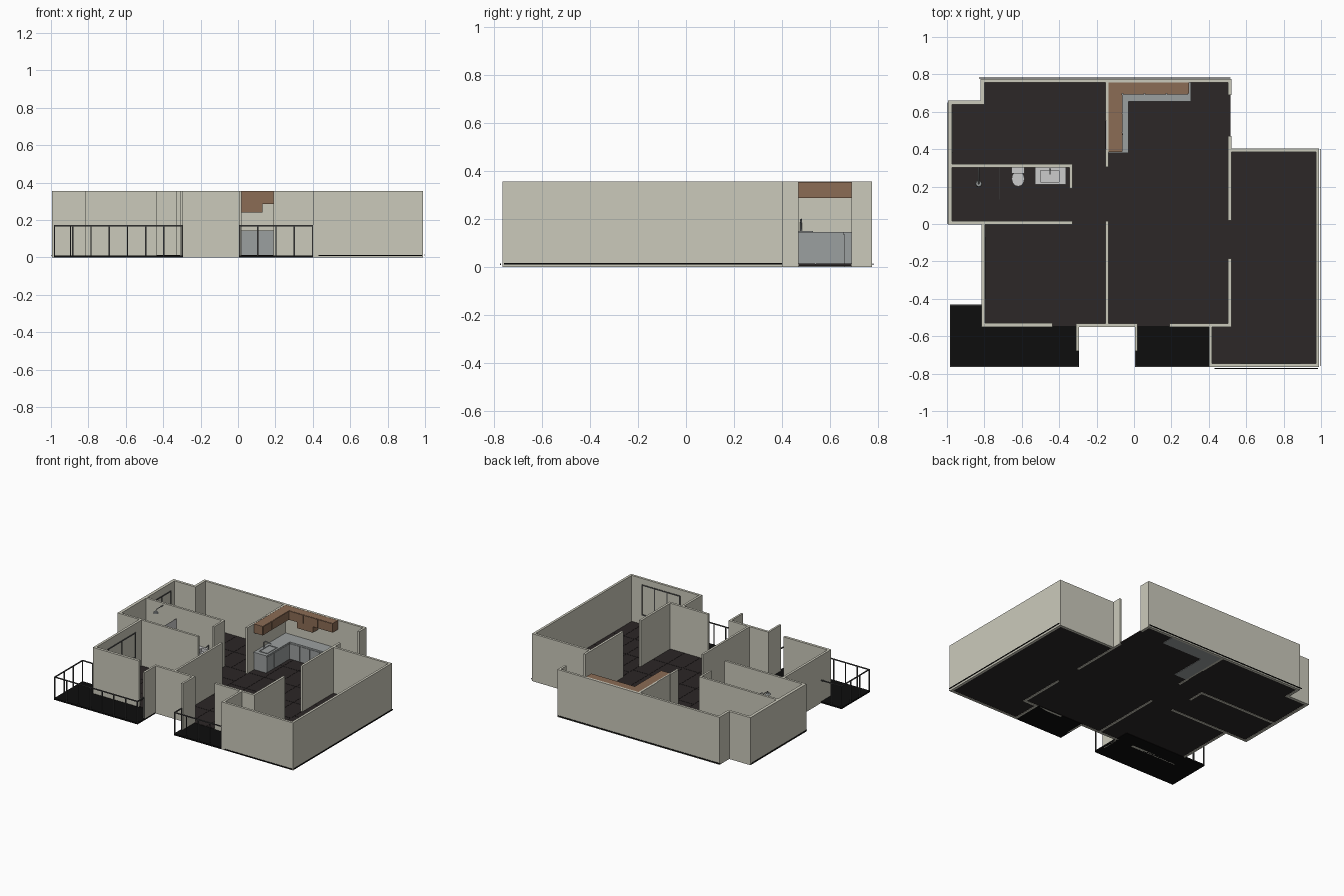
import bpy, bmesh, math
from mathutils import Matrix, Vector


def material(name, r, g, b):
    m = bpy.data.materials.new(name)
    m.diffuse_color = (r, g, b, 1)
    return m


WALL = material("wall_paint", 0.60, 0.59, 0.50)
FLOOR = material("dark_floor", 0.025, 0.02, 0.02)
BLACK = material("black", 0.004, 0.004, 0.004)
WOOD = material("wood", 0.26, 0.15, 0.09)
STEEL = material("counter_grey", 0.33, 0.35, 0.35)
RAIL = material("rail_grey", 0.07, 0.07, 0.07)
WHITE = material("ceramic", 0.6, 0.6, 0.6)
H = 0.355


def finish(bm, name, mat, smooth=False):
    me = bpy.data.meshes.new(name)
    bm.to_mesh(me)
    bm.free()
    ob = bpy.data.objects.new(name, me)
    bpy.context.collection.objects.link(ob)
    me.materials.append(mat)
    if smooth:
        bpy.context.view_layer.objects.active = ob
        ob.select_set(True)
        bpy.ops.object.shade_smooth_by_angle(angle=math.radians(40))
        ob.select_set(False)
    return ob


def add_box(bm, x0, x1, y0, y1, z0, z1):
    m = Matrix.Translation(((x0 + x1) / 2, (y0 + y1) / 2, (z0 + z1) / 2))
    m = m @ Matrix.Diagonal((x1 - x0, y1 - y0, z1 - z0, 1))
    bmesh.ops.create_cube(bm, size=1, matrix=m)


def boxes(name, mat, *dims):
    bm = bmesh.new()
    for d in dims:
        add_box(bm, *d)
    return finish(bm, name, mat)


def tube(name, mat, pts, r):
    cu = bpy.data.curves.new(name, 'CURVE')
    cu.dimensions = '3D'
    cu.bevel_depth = r
    cu.bevel_resolution = 2
    cu.use_fill_caps = True
    s = cu.splines.new('POLY')
    s.points.add(len(pts) - 1)
    for p, c in zip(s.points, pts):
        p.co = (*c, 1)
    ob = bpy.data.objects.new(name, cu)
    bpy.context.collection.objects.link(ob)
    cu.materials.append(mat)


def walls(name, *rects):
    boxes(name, WALL, *[(*r, 0, H) for r in rects])


# Outer walls
walls("outer_walls_back", (-0.82, 0.52, 0.757, 0.775), (-0.82, -0.80, 0.64, 0.757),
      (-0.995, -0.82, 0.64, 0.66), (-0.995, -0.972, 0.015, 0.64))
walls("outer_walls_front", (-0.815, -0.797, -0.53, 0), (-0.815, -0.435, -0.55, -0.53),
      (-0.31, 0.02, -0.55, -0.532), (-0.31, -0.295, -0.68, -0.55),
      (0.005, 0.02, -0.68, -0.55), (0.19, 0.52, -0.55, -0.532))
walls("side_room_walls", (0.52, 0.99, 0.385, 0.403), (0.972, 0.99, -0.747, 0.385),
      (0.40, 0.99, -0.765, -0.747), (0.40, 0.417, -0.747, -0.55))
# Partitions
walls("bathroom_walls", (-0.972, -0.33, 0.303, 0.32), (-0.345, -0.33, 0.19, 0.303),
      (-0.995, -0.33, -0.002, 0.015))
walls("middle_partition", (-0.153, -0.137, 0.305, 0.40), (-0.148, -0.137, 0.40, 0.55),
      (-0.153, -0.137, 0.55, 0.757), (-0.153, -0.137, -0.532, 0.015))
walls("right_partition", (0.503, 0.52, 0.69, 0.757), (0.503, 0.52, 0.02, 0.47),
      (0.503, 0.52, -0.532, -0.185))


# Tiled floors: one slab with shallow joints per room
def floor(name, x0, x1, y0, y1, nx, ny):
    bm = bmesh.new()
    add_box(bm, x0, x1, y0, y1, 0.003, 0.012)
    w, d, g = (x1 - x0) / nx, (y1 - y0) / ny, 0.0015
    for i in range(nx):
        for j in range(ny):
            add_box(bm, x0 + i * w + g, x0 + (i + 1) * w - g,
                    y0 + j * d + g, y0 + (j + 1) * d - g, 0.010, 0.0135)
    finish(bm, name, FLOOR)


floor("bedroom_floor_back", -0.80, -0.15, 0.32, 0.757, 5, 2)
floor("alcove_floor", -0.972, -0.80, 0.32, 0.64, 1, 2)
floor("bathroom_floor", -0.972, -0.345, 0.015, 0.303, 4, 2)
floor("hall_floor", -0.345, -0.137, 0.0, 0.32, 1, 2)
floor("bedroom_floor_front", -0.797, -0.153, -0.545, 0.0, 4, 3)
floor("living_floor", -0.137, 0.515, -0.545, 0.757, 5, 6)
floor("side_room_floor", 0.515, 0.972, -0.747, 0.385, 5, 5)
floor("side_room_floor_strip", 0.417, 0.515, -0.747, -0.55, 1, 1)

# Balconies
boxes("balcony_slab_left", BLACK, (-0.985, -0.295, -0.765, -0.43, 0, 0.011))
boxes("balcony_slab_right", BLACK, (0.005, 0.40, -0.765, -0.53, 0, 0.011))


def railing(name, pts, step=0.1, r=0.0035, top=0.172):
    bm = bmesh.new()
    for a, b in zip(pts, pts[1:]):
        a, b = Vector(a), Vector(b)
        lo = (min(a.x, b.x), min(a.y, b.y))
        hi = (max(a.x, b.x), max(a.y, b.y))
        add_box(bm, lo[0] - r, hi[0] + r, lo[1] - r, hi[1] + r, top - 0.007, top)
        n = max(1, round((b - a).length / step))
        for i in range(n + 1):
            p = a.lerp(b, i / n)
            add_box(bm, p.x - r, p.x + r, p.y - r, p.y + r, 0.008, top - 0.004)
    finish(bm, name, RAIL)


railing("balcony_railing_left", [(-0.81, -0.435), (-0.981, -0.435), (-0.981, -0.76),
                                 (-0.299, -0.76), (-0.299, -0.68)])
railing("balcony_railing_right", [(0.009, -0.68), (0.009, -0.76), (0.398, -0.76)])


# Window frames on the inner wall faces
def window(name, axis, at, a0, a1, z0, z1, panes):
    t, d = 0.008, 0.005
    spans = [(a0, a1, z0, z0 + t), (a0, a1, z1 - t, z1)]
    for i in range(panes + 1):
        c = a0 + (a1 - a0 - t) * i / panes
        spans.append((c, c + t, z0, z1))
    if axis == 'x':
        dims = [(s[0], s[1], at, at + d, s[2], s[3]) for s in spans]
    else:
        dims = [(at, at + d, s[0], s[1], s[2], s[3]) for s in spans]
    boxes(name, RAIL, *dims)


window("window_side_room", 'x', -0.748, 0.57, 0.89, 0.08, 0.31, 3)
window("window_alcove", 'y', -0.973, 0.38, 0.60, 0.10, 0.30, 2)
window("window_bedroom", 'y', -0.798, -0.40, -0.07, 0.10, 0.29, 2)

# Kitchen base units, worktop and doors
boxes("kitchen_base_units", STEEL, (-0.137, -0.036, 0.385, 0.757, 0, 0.134),
      (-0.036, 0.30, 0.662, 0.757, 0, 0.134))
boxes("kitchen_worktop", STEEL, (-0.137, -0.03, 0.38, 0.757, 0.134, 0.145),
      (-0.03, 0.305, 0.655, 0.757, 0.134, 0.145))
boxes("kitchen_base_doors", STEEL,
      *[(-0.037, -0.033, 0.388 + i * 0.09, 0.474 + i * 0.09, 0.02, 0.13) for i in range(3)],
      *[(-0.03 + i * 0.082, 0.049 + i * 0.082, 0.658, 0.663, 0.02, 0.13) for i in range(4)])
boxes("kitchen_sink_rim", STEEL, (-0.115, -0.045, 0.41, 0.415, 0.145, 0.149),
      (-0.115, -0.045, 0.525, 0.53, 0.145, 0.149),
      (-0.115, -0.11, 0.415, 0.525, 0.145, 0.149), (-0.05, -0.045, 0.415, 0.525, 0.145, 0.149))
tube("kitchen_tap", STEEL, [(-0.12, 0.48, 0.145), (-0.12, 0.48, 0.185),
                            (-0.105, 0.48, 0.197), (-0.06, 0.48, 0.187)], 0.004)

# Kitchen wall cabinets, deeper box beside the corner
boxes("kitchen_wall_cabinets", WOOD, (-0.137, -0.065, 0.385, 0.757, 0.287, H - 0.001),
      (-0.065, 0.295, 0.697, 0.757, 0.285, H - 0.001))
boxes("kitchen_low_cabinet", WOOD, (0.0, 0.13, 0.697, 0.757, 0.24, 0.285))
boxes("kitchen_cabinet_doors", WOOD,
      *[(-0.066, -0.062, 0.388 + i * 0.102, 0.486 + i * 0.102, 0.29, 0.352) for i in range(3)],
      *[(-0.06 + i * 0.118, 0.054 + i * 0.118, 0.693, 0.698, 0.289, 0.352) for i in range(3)])


# Toilet
def turned(name, x, y, sy, profile, mat):
    bm = bmesh.new()
    for (r0, z0), (r1, z1) in zip(profile, profile[1:]):
        m = Matrix.Translation((x, y, (z0 + z1) / 2)) @ Matrix.Diagonal((1, sy, 1, 1))
        bmesh.ops.create_cone(bm, cap_ends=True, segments=24, radius1=r0, radius2=r1,
                              depth=z1 - z0, matrix=m)
    return finish(bm, name, mat, True)


turned("toilet_bowl", -0.62, 0.242, 1.2,
       [(0.022, 0.012), (0.022, 0.035), (0.034, 0.062), (0.034, 0.074)], WHITE)
boxes("toilet_cistern", WHITE, (-0.655, -0.585, 0.27, 0.303, 0.05, 0.125))

# Wash basin on a cabinet
boxes("basin_cabinet", WHITE, (-0.525, -0.368, 0.215, 0.303, 0.012, 0.09))
boxes("basin_rim", WHITE, (-0.53, -0.50, 0.21, 0.303, 0.09, 0.115),
      (-0.40, -0.363, 0.21, 0.303, 0.09, 0.115), (-0.50, -0.40, 0.21, 0.225, 0.09, 0.115),
      (-0.50, -0.40, 0.285, 0.303, 0.09, 0.115))
tube("basin_tap", STEEL, [(-0.45, 0.295, 0.115), (-0.45, 0.295, 0.145), (-0.45, 0.265, 0.14)], 0.003)

# Shower
boxes("shower_screen", WHITE, (-0.722, -0.719, 0.13, 0.303, 0.012, 0.27))
tube("shower_arm", STEEL, [(-0.83, 0.303, 0.34), (-0.83, 0.22, 0.34), (-0.83, 0.215, 0.325)], 0.003)
turned("shower_head", -0.83, 0.215, 1, [(0.018, 0.315), (0.014, 0.325)], STEEL)

# Dimension lines along the outer walls
boxes("dimension_lines", BLACK, (0.43, 0.985, -0.775, -0.771, 0.008, 0.014),
      (-0.83, 0.515, 0.778, 0.782, 0.008, 0.014),
      (0.996, 1.0, -0.76, 0.40, 0.010, 0.016), (-1.0, -0.997, 0.0, 0.65, 0.008, 0.014))
